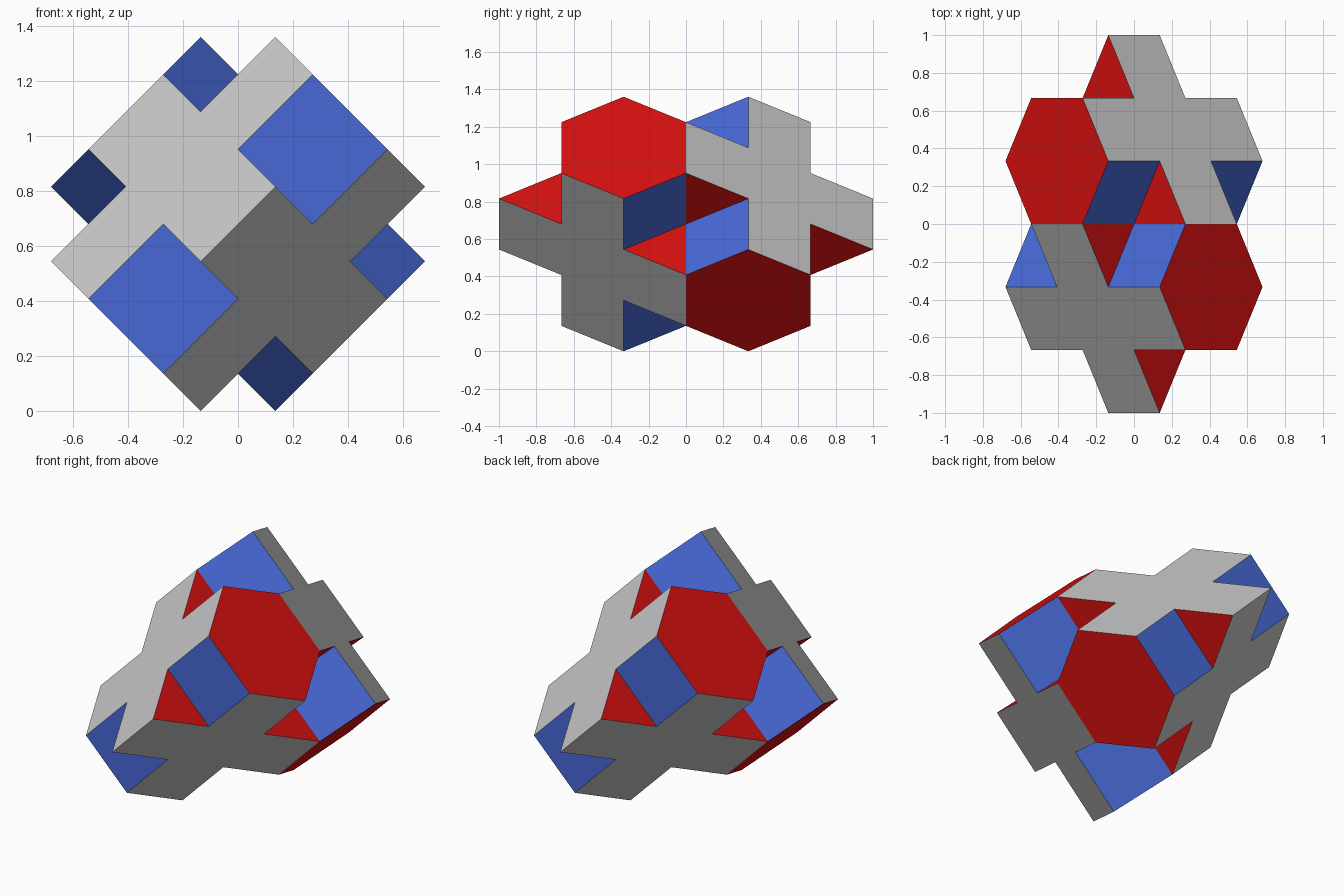
import bpy, bmesh, math
from mathutils import Vector

if "Cube" in bpy.data.objects:
    bpy.data.objects.remove(bpy.data.objects["Cube"])

A = 1 / (3 * math.sqrt(6))   # grid step in x and z
B = 1 / 3                    # grid step in y
GREY, RED, BLUE = 0, 1, 2


def material(name, rgb):
    m = bpy.data.materials.new(name)
    m.diffuse_color = (*rgb, 1)
    m.use_nodes = True
    m.node_tree.nodes["Principled BSDF"].inputs["Base Color"].default_value = m.diffuse_color
    return m


bm = bmesh.new()


def face(points, colour, back):
    """Points are (along, across, depth); the back half is turned a quarter and flipped."""
    verts = []
    for w, q, y in points:
        if back:
            w, q, y = q, w, -y
        verts.append(bm.verts.new(Vector(((w + q) * A, y * B, (w - q + 5) * A))))
    bm.faces.new(verts).material_index = colour


def wall(p, q, w0, w1, colour, back):
    """Rectangle swept along the prism axis from one profile edge."""
    face([(w0, *p), (w0, *q), (w1, *q), (w1, *p)], colour, back)


def cap(profile, w, back):
    face([(w, *p) for p in profile], RED, back)


for back in (False, True):
    # Middle slab: sloping sides of the wide triangular prism
    for s in (-1, 1):
        for i in range(3):
            wall((s * i, i - 3), (s * (i + 1), i - 2), -1, 1, GREY, back)
    for t in (-1, 1):
        # Hexagonal arm on each end
        wall((-1, -2), (1, -2), t, 3 * t, BLUE, back)
        for s in (-1, 1):
            wall((s, -2), (2 * s, -1), t, 3 * t, GREY, back)
            wall((2 * s, -1), (s, 0), t, 3 * t, BLUE, back)
            # Exposed side corners of the slab
            cap([(s, 0), (2 * s, -1), (3 * s, 0)], t, back)
        # Exposed ridge corner of the slab and the arm's end
        cap([(0, -3), (1, -2), (-1, -2)], t, back)
        cap([(-1, -2), (1, -2), (2, -1), (1, 0), (-1, 0), (-2, -1)], 3 * t, back)

# Weld into one closed solid
bmesh.ops.remove_doubles(bm, verts=bm.verts, dist=1e-4)
bmesh.ops.recalc_face_normals(bm, faces=bm.faces)
mesh = bpy.data.meshes.new("crossed_prisms")
bm.to_mesh(mesh)
bm.free()
for m in (material("light_grey", (0.60, 0.60, 0.60)),
          material("red", (0.67, 0.005, 0.005)),
          material("blue", (0.063, 0.14, 0.67))):
    mesh.materials.append(m)
bpy.context.collection.objects.link(bpy.data.objects.new("crossed_prisms", mesh))
